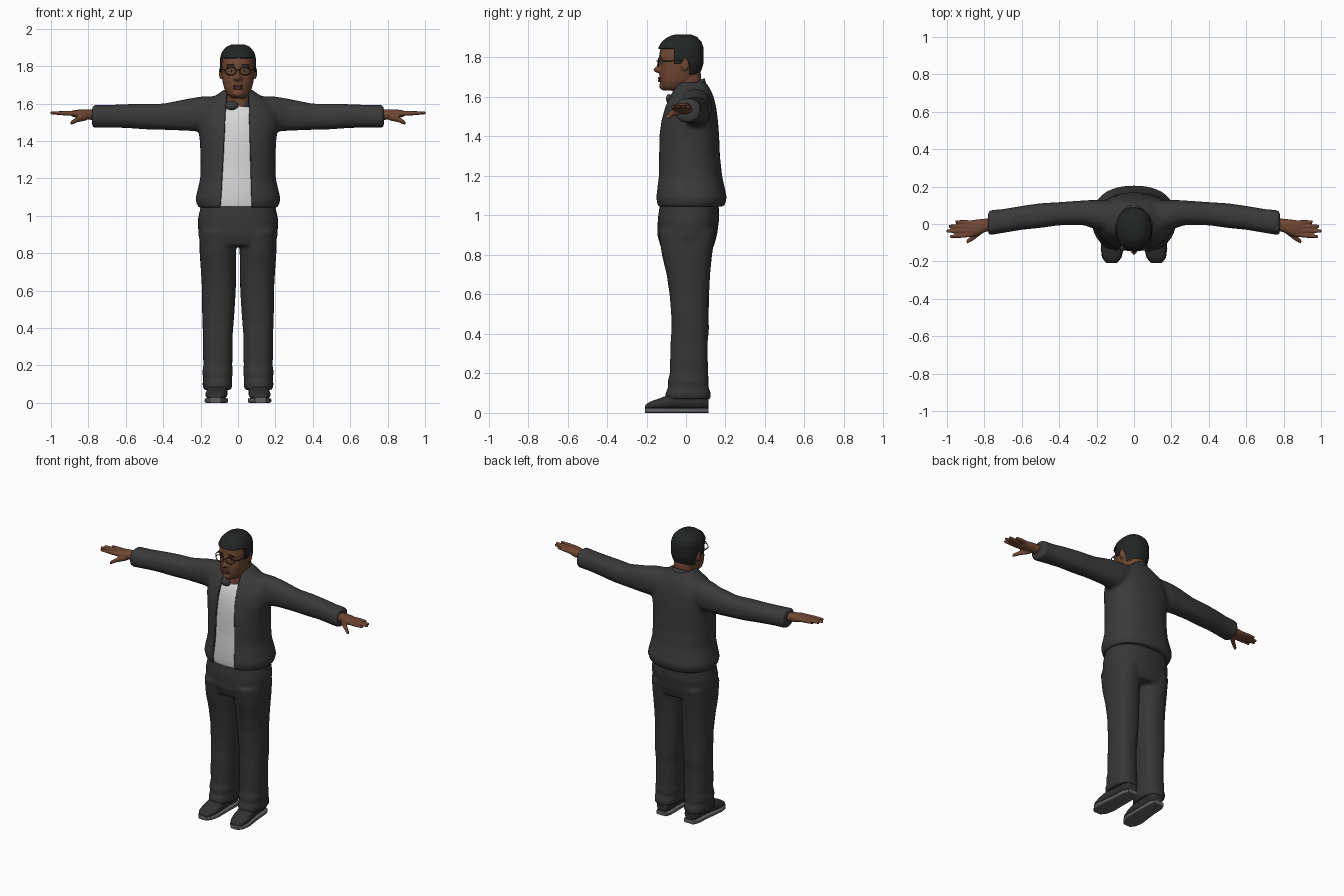
import bpy, bmesh, math
from mathutils import Matrix, Vector

if "Cube" in bpy.data.objects:
    bpy.data.objects.remove(bpy.data.objects["Cube"])


def material(name, r, g, b, rough=0.8):
    mat = bpy.data.materials.new(name)
    mat.use_nodes = True
    mat.diffuse_color = (r, g, b, 1)
    shader = mat.node_tree.nodes["Principled BSDF"]
    shader.inputs["Base Color"].default_value = (r, g, b, 1)
    shader.inputs["Roughness"].default_value = rough
    return mat


JACKET = material("jacket charcoal", .042, .042, .043)
TROUSERS = material("trouser charcoal", .037, .037, .038)
SHIRT = material("shirt white", .68, .68, .69)
SKIN = material("skin brown", .16, .063, .033)
LIPS = material("lip brown", .11, .04, .027)
HAIR = material("hair black", .017, .018, .018)
SHOE = material("shoe black", .03, .03, .031)
SOLE = material("sole grey", .12, .12, .12)
FRAME = material("spectacle frame", .03, .022, .018)


def loft(bm, rings, axis="z", side=1, n=40, power=2.3):
    """Skin superellipse rings given as (t, centre u, radius u, low v, high v)."""
    loops = []
    for t, cu, ru, low, high in rings:
        loop = []
        for i in range(n):
            c, s = math.cos(math.tau * i / n), math.sin(math.tau * i / n)
            u = cu + ru * math.copysign(abs(c) ** (2 / power), c)
            v = (low + high) / 2 + (high - low) / 2 * math.copysign(abs(s) ** (2 / power), s)
            x, y, z = {"z": (u, v, t), "x": (t, u, v), "y": (u, t, v)}[axis]
            loop.append(bm.verts.new((x * side, y, z)))
        loops.append(loop)
    for a, b in zip(loops, loops[1:]):
        for i in range(n):
            j = (i + 1) % n
            bm.faces.new((a[i], a[j], b[j], b[i]))
    bm.faces.new(loops[0])
    bm.faces.new(loops[-1])


def ball(bm, centre, size):
    matrix = Matrix.Translation(centre) @ Matrix.Diagonal((*size, 1))
    bmesh.ops.create_uvsphere(bm, u_segments=20, v_segments=12, radius=1, matrix=matrix)


def shade(mesh):
    for poly in mesh.polygons:
        poly.use_smooth = True
    mesh.set_sharp_from_angle(angle=math.radians(50))


def build(bm, name, mat, voxel=0, relax=0):
    """Turn a bmesh into an object, optionally fusing its pieces into one skin."""
    bmesh.ops.recalc_face_normals(bm, faces=bm.faces)
    mesh = bpy.data.meshes.new(name)
    bm.to_mesh(mesh)
    bm.free()
    obj = bpy.data.objects.new(name, mesh)
    bpy.context.collection.objects.link(obj)
    if voxel:
        fuse = obj.modifiers.new("fuse", "REMESH")
        fuse.mode, fuse.voxel_size = "VOXEL", voxel
        soft = obj.modifiers.new("soften", "SMOOTH")
        soft.factor, soft.iterations = .5, relax
        graph = bpy.context.evaluated_depsgraph_get()
        obj.data = bpy.data.meshes.new_from_object(obj.evaluated_get(graph))
        obj.modifiers.clear()
    obj.data.materials.clear()
    obj.data.materials.append(mat)
    shade(obj.data)
    return obj


def open_up(obj, planes, drop, thickness):
    """Slice clean edges along planes, remove the faces to drop, add thickness."""
    bm = bmesh.new()
    bm.from_mesh(obj.data)
    for point, normal in planes:
        bmesh.ops.bisect_plane(bm, geom=bm.verts[:] + bm.edges[:] + bm.faces[:],
                               plane_co=point, plane_no=normal)
    gone = [f for f in bm.faces if drop(f.calc_center_median())]
    bmesh.ops.delete(bm, geom=gone, context="FACES")
    bm.to_mesh(obj.data)
    bm.free()
    shade(obj.data)
    shell = obj.modifiers.new("thickness", "SOLIDIFY")
    shell.thickness, shell.offset = thickness, -1


def wire(name, points, radius, mat, closed=False):
    curve = bpy.data.curves.new(name, "CURVE")
    curve.dimensions, curve.bevel_depth, curve.bevel_resolution = "3D", radius, 2
    line = curve.splines.new("POLY")
    line.points.add(len(points) - 1)
    for p, co in zip(line.points, points):
        p.co = (*co, 1)
    line.use_cyclic_u = closed
    curve.materials.append(mat)
    bpy.context.collection.objects.link(bpy.data.objects.new(name, curve))


# Jacket: torso and sleeves fused, then opened down the front
torso = [(1.045, 0, .215, -.15, .195), (1.09, 0, .228, -.157, .207), (1.2, 0, .202, -.144, .183),
         (1.3, 0, .2, -.142, .172), (1.4, 0, .204, -.14, .168), (1.48, 0, .215, -.128, .162),
         (1.55, 0, .21, -.108, .153), (1.61, 0, .17, -.082, .137), (1.65, 0, .11, -.06, .117),
         (1.675, 0, .075, -.05, .1)]
sleeve = [(.1, .04, .085, 1.46, 1.64), (.2, .05, .08, 1.45, 1.638), (.27, .06, .066, 1.455, 1.626),
          (.4, .055, .062, 1.46, 1.6), (.5, .045, .066, 1.463, 1.6), (.6, .033, .064, 1.47, 1.597),
          (.7, .016, .064, 1.472, 1.593), (.78, .006, .067, 1.47, 1.594)]
bm = bmesh.new()
loft(bm, torso)
for side in (1, -1):
    loft(bm, sleeve, "x", side)
jacket = build(bm, "jacket", JACKET, .011, 6)


def in_opening(c):
    rise = c.z - 1.05
    return c.y < -.02 and -.095 + .055 * rise < c.x < .075 - .03 * rise


open_up(jacket, [((-.095, 0, 1.05), (1, 0, -.055)), ((.075, 0, 1.05), (1, 0, .03))], in_opening, .012)

# Shirt: a slimmer torso inside the jacket
bm = bmesh.new()
loft(bm, [(t + .008, 0, ru - .018, low + .014, high - .02) for t, _, ru, low, high in torso[:7]]
     + [(1.585, 0, .1, -.075, .1)])
build(bm, "shirt", SHIRT)

# Collar: open band, higher at the nape, with a folded flap in front
bm = bmesh.new()
rows = []
for spread, drop in ((1.18, .05), (1.04, .02), (.98, 0)):
    row = []
    for i in range(33):
        a = math.radians(-60 + 300 * i / 32)
        x, y = .076 * spread * math.cos(a), .018 + .078 * spread * math.sin(a)
        row.append(bm.verts.new((x, y, 1.652 + .45 * y - drop)))
    rows.append(row)
for low, high in zip(rows, rows[1:]):
    for i in range(32):
        bm.faces.new((low[i], low[i + 1], high[i + 1], high[i]))
collar = build(bm, "collar", JACKET)
collar.modifiers.new("thickness", "SOLIDIFY").thickness = .01
bm = bmesh.new()
ball(bm, (-.035, -.085, 1.59), (.036, .016, .024))
build(bm, "collar_flap", JACKET)

# Trousers: hips and both legs fused
hips = [(1.075, 0, .195, -.13, .165), (.98, 0, .215, -.143, .168), (.9, 0, .212, -.145, .157),
        (.84, 0, .2, -.128, .14)]
leg = [(.92, .106, .1, -.14, .15), (.8, .107, .098, -.122, .132), (.7, .104, .094, -.098, .122),
       (.6, .102, .09, -.083, .117), (.5, .105, .087, -.075, .115), (.42, .107, .083, -.073, .116),
       (.36, .108, .079, -.078, .11), (.28, .108, .08, -.08, .11), (.2, .108, .077, -.082, .112),
       (.16, .109, .082, -.092, .116), (.13, .109, .076, -.09, .114), (.1, .11, .08, -.104, .126),
       (.07, .11, .075, -.105, .126)]
bm = bmesh.new()
loft(bm, hips)
for side in (1, -1):
    loft(bm, leg, "z", side)
build(bm, "trousers", TROUSERS, .01, 4)

# Hands and shoes
palm = [(.75, 0, .032, 1.51, 1.565), (.8, -.008, .036, 1.515, 1.57), (.84, -.02, .044, 1.518, 1.57),
        (.885, -.024, .042, 1.53, 1.564)]
thumb = [(.81, -.03, .02, 1.51, 1.55), (.86, -.072, .016, 1.5, 1.53), (.895, -.095, .011, 1.484, 1.506)]
fingers = [(.007, .012, .955), (-.015, -.012, .99), (-.036, -.038, 1.003), (-.056, -.068, .985)]
upper = [(.115, .104, .036, .02, .09), (.08, .105, .05, .015, .12), (0, .108, .052, .015, .125),
         (-.07, .112, .056, .015, .1), (-.13, .116, .06, .015, .075), (-.18, .119, .05, .015, .058),
         (-.208, .12, .028, .018, .04)]
for side, label in ((1, "left"), (-1, "right")):
    bm = bmesh.new()
    loft(bm, palm, "x", side)
    loft(bm, thumb, "x", side, 16)
    for base, tip, reach in fingers:
        loft(bm, [(.86, base, .012, 1.533, 1.561), ((.86 + reach) / 2, (base + tip) / 2, .012, 1.537, 1.561),
                  (reach, tip, .008, 1.543, 1.558)], "x", side, 16)
    build(bm, label + "_hand", SKIN, .0045, 3)
    bm = bmesh.new()
    loft(bm, upper, "y", side)
    build(bm, label + "_shoe", SHOE, .007, 5)
    bm = bmesh.new()
    loft(bm, [(t, cu, ru + .002, 0, .026) for t, cu, ru, _, _ in upper], "y", side, 32, 6)
    build(bm, label + "_sole", SOLE)

# Head: skull, neck, nose, ears and brow ridge fused
skull = [(1.632, 0, .035, -.115, -.03), (1.65, 0, .057, -.126, .0), (1.68, 0, .074, -.133, .04),
         (1.72, 0, .083, -.135, .067), (1.76, 0, .087, -.131, .08), (1.8, 0, .088, -.136, .081),
         (1.84, 0, .086, -.132, .08), (1.87, 0, .076, -.115, .07), (1.895, 0, .053, -.083, .047),
         (1.908, 0, .025, -.045, .015)]
bm = bmesh.new()
loft(bm, skull)
loft(bm, [(1.53, 0, .07, -.07, .09), (1.6, 0, .066, -.066, .082), (1.72, 0, .066, -.06, .076)])
ball(bm, (0, -.143, 1.738), (.015, .022, .016))
ball(bm, (0, -.132, 1.762), (.01, .016, .032))
ball(bm, (0, -.118, 1.655), (.03, .018, .02))
for side in (1, -1):
    ball(bm, (side * .014, -.136, 1.733), (.011, .013, .01))
    ball(bm, (side * .093, -.005, 1.765), (.009, .02, .034))
    ball(bm, (side * .036, -.122, 1.802), (.028, .014, .01))
build(bm, "head", SKIN, .0055, 3)

# Hair: shell around the skull, trimmed to the hairline
bm = bmesh.new()
loft(bm, [(t + .009, 0, ru + .009, low - .009, high + .009) for t, _, ru, low, high in skull[2:]])
hair = build(bm, "hair", HAIR, .007, 4)
planes = [((0, 0, 1.845), (0, 0, 1)), ((0, 0, 1.77), (0, 0, 1)),
          ((0, -.06, 0), (0, 1, 0)), ((0, .02, 0), (0, 1, 0)), ((0, 0, 1.71), (0, 0, 1))]
open_up(hair, planes, lambda c: not (c.z > 1.845 or (c.y > -.06 and c.z > 1.77) or (c.y > .02 and c.z > 1.71)), .012)

# Mouth, eyes, brows and spectacles
bm = bmesh.new()
for z in (1.694, 1.682):
    ball(bm, (0, -.132, z), (.027, .011, .007))
build(bm, "lips", LIPS)
for side, label in ((1, "left"), (-1, "right")):
    for part, mat, y, size in (("eye", SHIRT, -.119, (.013, .008, .006)), ("pupil", HAIR, -.124, (.006, .005, .006))):
        bm = bmesh.new()
        ball(bm, (side * .036, y, 1.776), size)
        build(bm, label + "_" + part, mat)
    bm = bmesh.new()
    ball(bm, (side * .038, -.13, 1.807), (.024, .007, .005))
    build(bm, label + "_brow", HAIR)
    rim = [Vector((side * .038 + .029 * math.cos(a), -.14, 1.774 + .022 * math.sin(a)))
           for a in (math.tau * i / 24 for i in range(24))]
    wire(label + "_rim", rim, .0025, FRAME, True)
    wire(label + "_temple", [(side * .067, -.14, 1.78), (side * .088, -.11, 1.782), (side * .098, -.005, 1.785)], .0025, FRAME)
wire("bridge", [(-.01, -.14, 1.78), (0, -.15, 1.783), (.01, -.14, 1.78)], .0025, FRAME)
